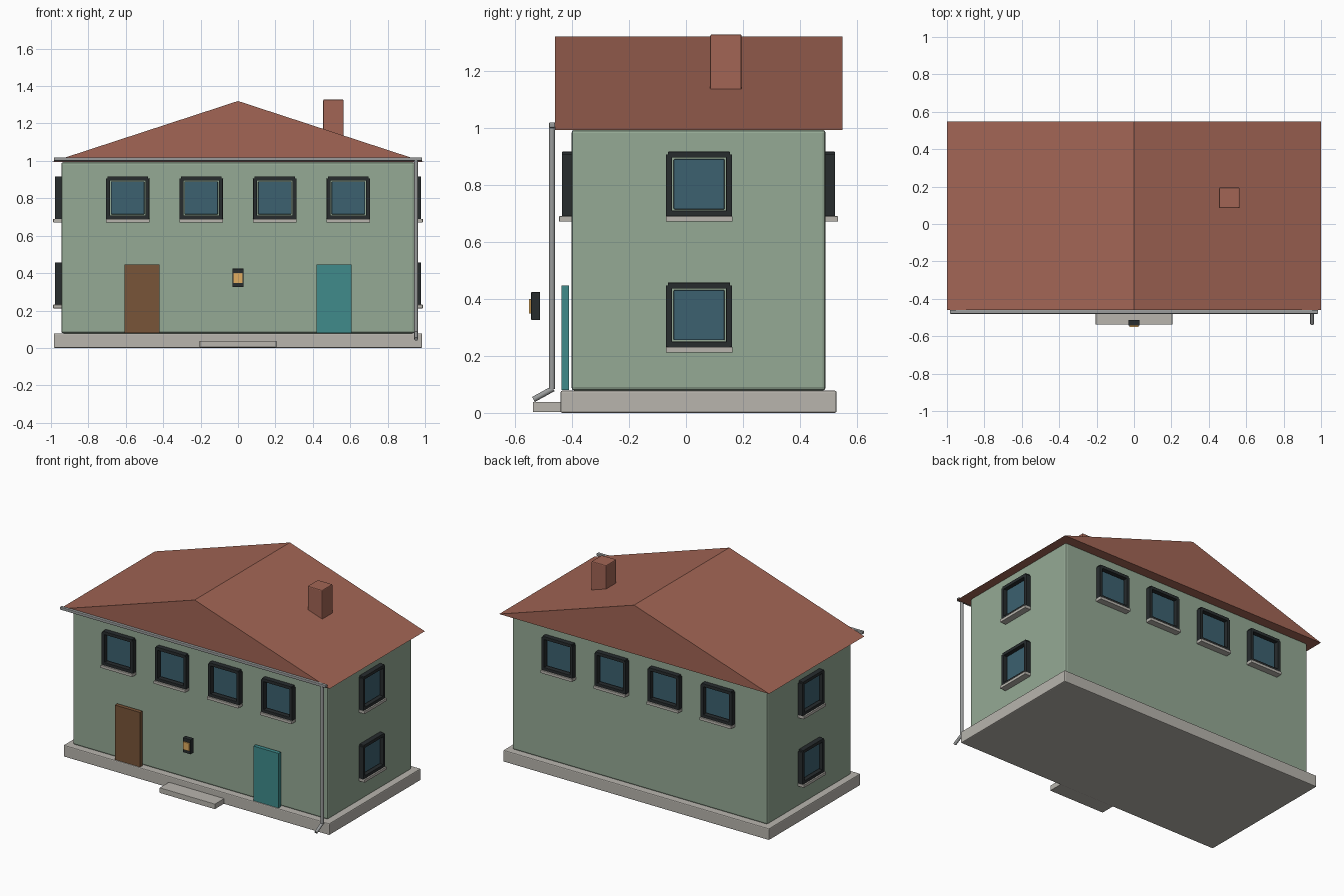
import bpy, bmesh, math
from mathutils import Vector, Matrix

if "Cube" in bpy.data.objects:
    bpy.data.objects.remove(bpy.data.objects["Cube"])


def material(name, r, g, b):
    m = bpy.data.materials.new(name)
    m.diffuse_color = (r, g, b, 1)
    m.use_nodes = True
    m.node_tree.nodes["Principled BSDF"].inputs["Base Color"].default_value = m.diffuse_color
    return m


GREEN = material("wall_green", 0.30, 0.40, 0.30)
STONE = material("stone", 0.48, 0.46, 0.42)
TILE = material("roof_tile", 0.36, 0.13, 0.09)
DARK = material("dark_frame", 0.02, 0.025, 0.027)
GLASS = material("glass", 0.045, 0.12, 0.16)
BROWN = material("brown_door", 0.19, 0.09, 0.04)
TEAL = material("teal_door", 0.05, 0.26, 0.26)
AMBER = material("amber", 0.75, 0.42, 0.12)
METAL = material("metal", 0.32, 0.33, 0.33)


def finish(name, bm, mat, matrix=None):
    if matrix:
        bm.transform(matrix)
    bmesh.ops.recalc_face_normals(bm, faces=bm.faces)
    me = bpy.data.meshes.new(name)
    bm.to_mesh(me)
    bm.free()
    me.materials.append(mat)
    ob = bpy.data.objects.new(name, me)
    bpy.context.collection.objects.link(ob)
    return ob


def box(name, x, y, z, mat, bevel=0, matrix=None):
    """Box from (min, max) ranges, with optional bevelled edges."""
    bm = bmesh.new()
    size = [b - a for a, b in (x, y, z)]
    centre = [(a + b) / 2 for a, b in (x, y, z)]
    bmesh.ops.create_cube(bm, size=1, matrix=Matrix.Translation(centre) @ Matrix.Diagonal((*size, 1)))
    if bevel:
        bmesh.ops.bevel(bm, geom=bm.edges[:], offset=bevel, segments=2, profile=0.5, affect='EDGES')
    return finish(name, bm, mat, matrix)


def tube(name, a, b, r, mat):
    a, b = Vector(a), Vector(b)
    d = b - a
    bm = bmesh.new()
    bmesh.ops.create_cone(bm, cap_ends=True, segments=12, radius1=r, radius2=r, depth=d.length)
    ob = finish(name, bm, mat, Matrix.Translation((a + b) / 2) @ d.to_track_quat('Z', 'Y').to_matrix().to_4x4())
    for p in ob.data.polygons:
        p.use_smooth = len(p.vertices) == 4
    return ob


# Foundation, walls and front step
CY = 0.044
box("foundation", (-0.985, 0.985), (-0.44, 0.528), (0, 0.078), STONE, 0.006)
box("walls", (-0.945, 0.945), (-0.402, 0.49), (0.078, 0.993), GREEN, 0.012)
box("front_step", (-0.205, 0.205), (-0.537, -0.435), (0.003, 0.038), STONE, 0.002)

# Gable roof: triangular profile extruded along y
bm = bmesh.new()
tri = bm.faces.new([bm.verts.new(p) for p in ((-1, -0.459, 0.993), (1, -0.459, 0.993), (0, -0.459, 1.32))])
ext = bmesh.ops.extrude_face_region(bm, geom=[tri], use_keep_orig=True)
bmesh.ops.translate(bm, vec=(0, 1.008, 0), verts=[v for v in ext['geom'] if isinstance(v, bmesh.types.BMVert)])
finish("roof", bm, TILE)
box("chimney", (0.455, 0.565), (0.085, 0.195), (1.09, 1.328), TILE, 0.006)


# Windows: built facing -y at the origin, then turned to each wall
def window(tag, x, y, z, angle):
    m = Matrix.Translation((x, y, z)) @ Matrix.Rotation(math.radians(angle), 4, 'Z')
    for s in (-1, 1):
        side = sorted((s * 0.095, s * 0.116))
        box(f"{tag}_frame_side", side, (-0.033, 0.005), (-0.113, 0.104), DARK, 0.002, m)
    for zr in ((0.093, 0.114), (-0.114, -0.093)):
        box(f"{tag}_frame_rail", (-0.109, 0.109), (-0.033, 0.005), zr, DARK, 0.002, m)
    box(f"{tag}_glass", (-0.089, 0.089), (-0.014, 0.005), (-0.088, 0.088), GLASS, 0.003, m)
    box(f"{tag}_sill", (-0.117, 0.117), (-0.043, 0.005), (-0.131, -0.112), STONE, 0.002, m)


for x in (-0.59, -0.197, 0.197, 0.59):
    window("front_window", x, -0.402, 0.802, 0)
    window("back_window", x, 0.49, 0.802, 180)
for z in (0.802, 0.343):
    window("right_window", 0.945, CY + 0.002, z, 90)
    window("left_window", -0.945, CY + 0.002, z, -90)

# Doors
box("left_door", (-0.606, -0.42), (-0.437, -0.411), (0.08, 0.446), BROWN)
box("right_door", (0.42, 0.606), (-0.437, -0.411), (0.08, 0.446), TEAL)

# Porch lamp
box("lamp_case", (-0.03, 0.03), (-0.543, -0.512), (0.325, 0.424), DARK, 0.003)
box("lamp_glow", (-0.023, 0.023), (-0.55, -0.54), (0.348, 0.4), AMBER)

# Gutter, downpipe and spout
box("gutter", (-0.985, 0.985), (-0.48, -0.459), (1.0, 1.019), METAL, 0.004)
tube("downpipe", (0.952, -0.47, 1.01), (0.952, -0.47, 0.083), 0.011, METAL)
tube("spout", (0.952, -0.466, 0.085), (0.952, -0.535, 0.047), 0.01, METAL)
